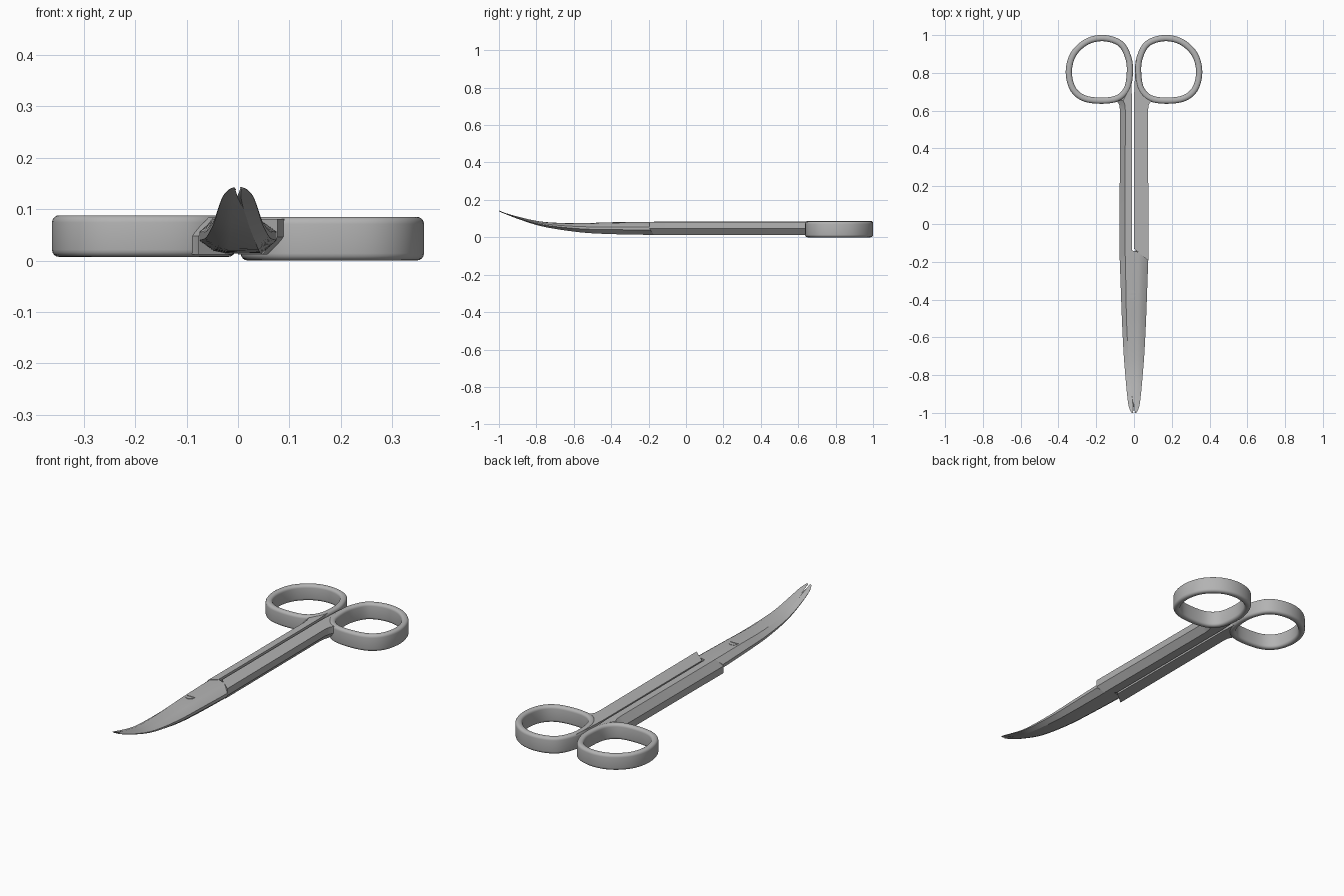
import bpy, bmesh, math
from mathutils import Vector

if "Cube" in bpy.data.objects:
    bpy.data.objects.remove(bpy.data.objects["Cube"])

steel = bpy.data.materials.new("brushed_steel")
steel.diffuse_color = (0.45, 0.45, 0.45, 1)
steel.use_nodes = True
steel.node_tree.nodes["Principled BSDF"].inputs["Base Color"].default_value = steel.diffuse_color


def spline(pts, n, closed=False):
    """Catmull-Rom through points of any dimension."""
    out, m = [], len(pts)
    pick = (lambda i: pts[i % m]) if closed else (lambda i: pts[max(0, min(m - 1, i))])
    for i in range(m if closed else m - 1):
        a, b, c, d = (pick(i + k) for k in (-1, 0, 1, 2))
        for s in range(n):
            t = s / n
            out.append([0.5 * (2 * q + (r - p) * t + (2 * p - 5 * q + 4 * r - u) * t * t
                               + (3 * q - p - 3 * r + u) * t ** 3)
                        for p, q, r, u in zip(a, b, c, d)])
    if not closed:
        out.append(list(pts[-1]))
    return out


def loft(name, sections, closed=False, angle=25):
    """Skin a row of equal-sized cross-sections."""
    bm = bmesh.new()
    rows = [[bm.verts.new(p) for p in s] for s in sections]
    k = len(rows[0])
    for i in range(len(rows) if closed else len(rows) - 1):
        a, b = rows[i], rows[(i + 1) % len(rows)]
        for j in range(k):
            bm.faces.new((a[j], a[(j + 1) % k], b[(j + 1) % k], b[j]))
    if not closed:
        bm.faces.new(rows[0])
        bm.faces.new(rows[-1])
    bmesh.ops.recalc_face_normals(bm, faces=bm.faces)
    me = bpy.data.meshes.new(name)
    bm.to_mesh(me)
    bm.free()
    me.materials.append(steel)
    ob = bpy.data.objects.new(name, me)
    bpy.context.collection.objects.link(ob)
    bpy.ops.object.select_all(action='DESELECT')
    ob.select_set(True)
    bpy.context.view_layer.objects.active = ob
    bpy.ops.object.shade_smooth_by_angle(angle=math.radians(angle))
    return ob


# Finger rings: rounded band swept round an egg-shaped loop
LOOP = [(.022, .80), (.030, .88), (.072, .955), (.16, .984), (.25, .965), (.32, .90),
        (.345, .81), (.326, .72), (.27, .668), (.18, .653), (.09, .665), (.038, .715)]


def ring(name, side, z0, z1):
    path = [Vector((p[0], p[1], 0)) for p in spline(LOOP, 6, True)]
    prof, r, hw, hh = [], .014, .0165, (z1 - z0) / 2
    for cx, cz, a0 in ((1, 1, 0), (-1, 1, 90), (-1, -1, 180), (1, -1, 270)):
        for s in range(5):
            a = math.radians(a0 + s * 22.5)
            prof.append((cx * (hw - r) + r * math.cos(a), cz * (hh - r) + r * math.sin(a)))
    rows = []
    for i, c in enumerate(path):
        t = (path[(i + 1) % len(path)] - path[i - 1]).normalized()
        nrm = Vector((t.y, -t.x, 0))
        rows.append([(side * (c.x + nrm.x * u), c.y + nrm.y * u, (z0 + z1) / 2 + v)
                     for u, v in prof])
    loft(name, rows, True, 50)


ring("left_finger_ring", -1, .007, .088)
ring("right_finger_ring", 1, 0, .085)

# Shanks: one outer edge chamfered (top on the left, bottom on the right)
SHANK = [(.87, .012, .030), (.78, .005, .030), (.71, .002, .045), (.675, 0, .075),
         (.655, 0, .092), (.63, 0, .078), (.60, 0, .074), (-.13, 0, .077)]


def shank(name, side, inner, z_flat, z_bevel, z_mid):
    rows = []
    for i, (y, xi, xo) in enumerate(SHANK):
        xi += inner
        sec = [(xi, z_flat), (xo, z_flat), (xo, z_mid),
               (max(xi + .003, xo * .62), z_bevel), (xi, z_bevel)]
        last = i == len(SHANK) - 1
        rows.append([(side * x, y - (.85 * x if last else 0), z) for x, z in sec])
    loft(name, rows)


shank("left_shank", -1, .011, .012, .084, .048)
shank("right_shank", 1, 0, .081, .012, .046)

# Curved blades: y, bottom z, top z, half width, overlap, tip gap
BLADE = [(-.20, .013, .082, .075, .045, 0), (-.40, .017, .080, .068, .042, 0),
         (-.55, .025, .076, .062, .038, 0), (-.70, .045, .078, .054, .030, 0),
         (-.80, .066, .088, .046, .022, 0), (-.90, .099, .111, .037, .011, 0),
         (-.96, .122, .128, .029, .003, .003), (-.99, .134, .139, .019, .001, .005),
         (-1.0, .139, .143, .011, 0, .007)]


def blade(name, side):
    rows = []
    for i, (y, zb, zt, w, a, g) in enumerate(spline(BLADE, 5)):
        h, zm = zt - zb, (zt + zb) / 2
        sec = [(g - a, h / 2), (.30 * w, h * .49), (.62 * w, h * .42), (w, .12 * h),
               (w, -.12 * h), (g + a, -h / 2)]
        # the first section is cut on a slant to form the box-joint step
        rows.append([(side * x, -.13 - .85 * max(x, 0) if i == 0 else y, zm + side * z)
                     for x, z in sec])
    loft(name, rows)


blade("upper_blade", 1)
blade("lower_blade", -1)

# Pivot screw: low disc in two halves that leave a slot
for side, nm in ((1, "front"), (-1, "rear")):
    arc = [math.radians(12 + 156 * s / 12) for s in range(13)]
    loft("pivot_screw_" + nm,
         [[(-.012 + .022 * math.cos(a), -.37 - side * .022 * math.sin(a), z) for a in arc]
          for z in (.070, .0825)])
